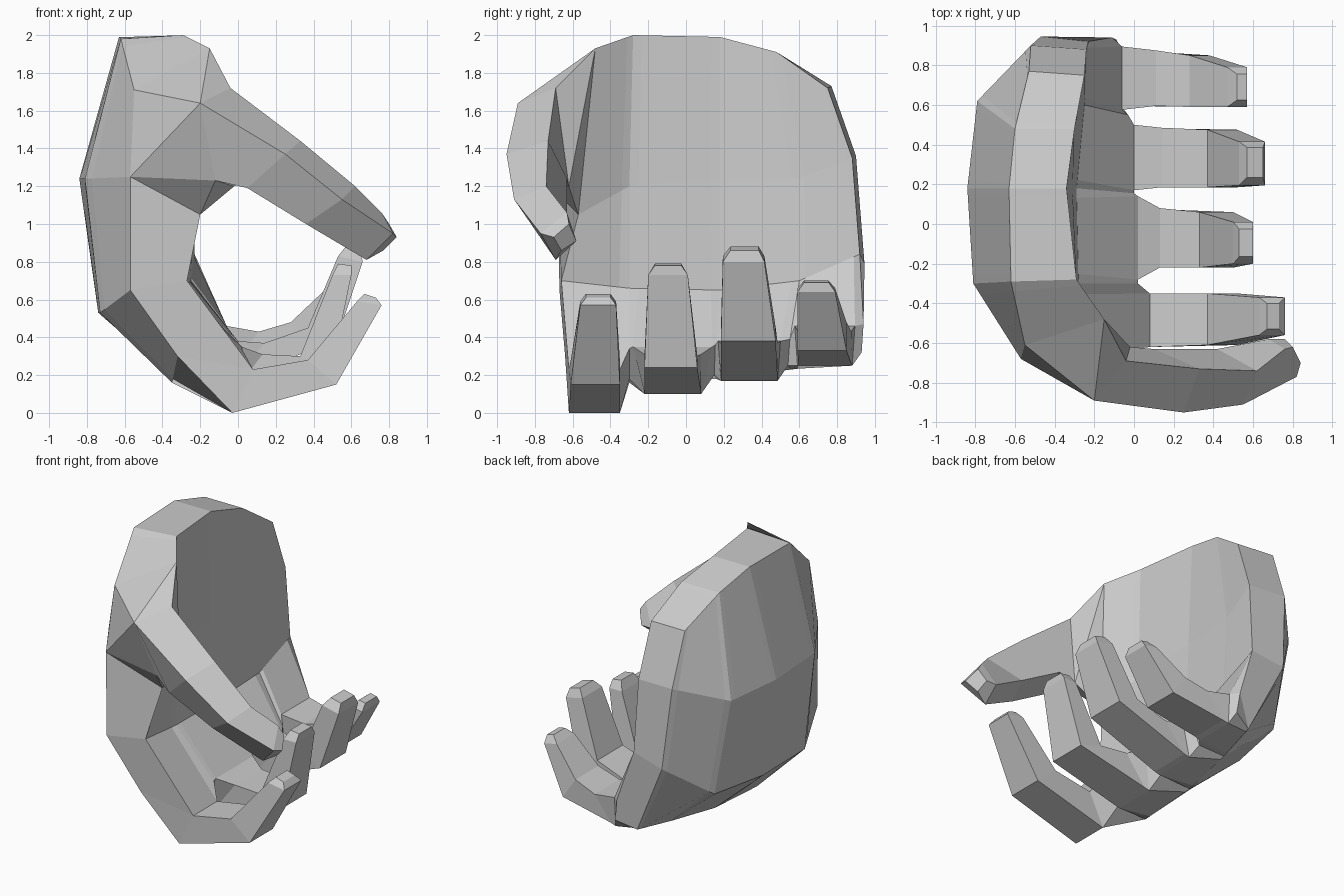
import bpy
import bmesh
from mathutils import Vector

old_cube = bpy.data.objects.get("Cube")
if old_cube:
    bpy.data.objects.remove(old_cube, do_unlink=True)

# Single matte grey for the whole hand
grey = bpy.data.materials.new("matte_grey")
grey.use_nodes = True
grey_color = (.6, .6, .6, 1)
grey.diffuse_color = grey_color
grey.node_tree.nodes["Principled BSDF"].inputs["Base Color"].default_value = grey_color


def finish(name, bm):
    """Turn a bmesh into a flat shaded object."""
    bmesh.ops.recalc_face_normals(bm, faces=bm.faces[:])
    mesh = bpy.data.meshes.new(name)
    bm.to_mesh(mesh)
    bm.free()
    mesh.materials.append(grey)
    part = bpy.data.objects.new(name, mesh)
    bpy.context.collection.objects.link(part)
    return part


def loft(name, rings):
    """Bridge closed rings of equal length and close both ends with strips."""
    bm = bmesh.new()
    loops = [[bm.verts.new(point) for point in ring] for ring in rings]
    count = len(loops[0])
    for first, second in zip(loops, loops[1:]):
        for i in range(count):
            j = (i + 1) % count
            bm.faces.new((first[i], first[j], second[j], second[i]))
    for end in (loops[0], loops[-1]):
        for i in range((count - 1) // 2):
            corners = (end[i], end[i + 1], end[count - 2 - i], end[count - 1 - i])
            bm.faces.new(list(dict.fromkeys(corners)))
    return finish(name, bm)


def hull(name, points):
    """Wrap a convex skin around a few corner points."""
    bm = bmesh.new()
    for point in points:
        bm.verts.new(point)
    result = bmesh.ops.convex_hull(bm, input=bm.verts[:])
    loose = [v for v in result["geom_interior"] if isinstance(v, bmesh.types.BMVert)]
    bmesh.ops.delete(bm, geom=loose, context="VERTS")
    return finish(name, bm)


def finger(name, sections, flare=1):
    """Each section: outer x, z, inner x, z, middle y, half width.
    The inner edge of the first section is widened by the flare."""
    rings = []
    for outer_x, outer_z, inner_x, inner_z, y, half in sections:
        wide = half if rings else half * flare
        rings.append([
            (outer_x, y - half, outer_z),
            (outer_x, y + half, outer_z),
            (inner_x, y + wide, inner_z),
            (inner_x, y - wide, inner_z),
        ])
    loft(name, rings)
    return rings[0]


def knuckle(first, second, blend, outer, inner):
    """Blend two palm profiles, but pull the lip out to a finger root."""
    profile = [Vector(a).lerp(Vector(b), blend) for a, b in zip(first, second)]
    profile[4:6] = outer, inner
    return profile


# Fingers: flared web, root, bent joint, end and chamfered tip
index_root = finger("index_finger", [
    (-.03, 0, .08, .23, -.485, .135),
    (.52, .15, .37, .28, -.48, .13),
    (.76, .57, .63, .59, -.465, .095),
    (.73, .61, .67, .63, -.465, .065),
])
middle_root = finger("middle_finger", [
    (-.06, .1, .02, .35, -.07, .15),
    (-.02, .11, .13, .31, -.07, .15),
    (.5, .24, .33, .3, -.08, .14),
    (.6, .73, .5, .73, -.095, .105),
    (.6, .78, .53, .79, -.095, .07),
], 1.4)
ring_root = finger("ring_finger", [
    (-.06, .17, 0, .38, .335, .15),
    (-.02, .18, .14, .37, .335, .15),
    (.52, .38, .37, .45, .33, .145),
    (.66, .8, .53, .83, .305, .11),
    (.65, .86, .57, .88, .31, .075),
], 1.1)
little_root = finger("little_finger", [
    (-.06, .25, -.06, .46, .735, .145),
    (-.02, .26, .11, .43, .735, .14),
    (.38, .33, .28, .48, .72, .13),
    (.57, .64, .47, .66, .69, .1),
    (.57, .69, .52, .7, .69, .065),
], 1.1)

# Palm: profiles run down the back of the hand, round the knuckles, up the inside
thumb_side = [
    (-.55, -.61, 1.71), (-.57, -.68, 1.25), (-.57, -.67, .65),
    (-.32, -.64, .3), index_root[0], index_root[3],
    (-.27, -.66, .7), (-.2, -.57, 1.05), (-.15, -.48, 1.93),
]
index_line = [
    (-.62, -.29, 1.98), (-.81, -.3, 1.24), (-.73, -.3, .53),
    (-.35, -.3, .16), (-.12, -.3, .18), (.02, -.3, .34),
    (-.28, -.3, .66), (-.29, -.3, 1.2), (-.29, -.28, 2),
]
middle_line = [
    (-.63, .18, 1.99), (-.84, .18, 1.24), (-.74, .18, .53),
    (-.34, .16, .18), (-.1, .15, .2), (0, .155, .36),
    (-.29, .18, .65), (-.31, .18, 1.24), (-.34, .18, 1.99),
]
ring_line = [
    (-.6, .48, 1.91), (-.79, .62, 1.24), (-.66, .62, .54),
    (-.29, .56, .23), (-.1, .54, .25), (-.03, .55, .39),
    (-.25, .6, .7), (-.28, .6, 1.24), (-.3, .48, 1.91),
]
little_side = [
    (-.53, .77, 1.73), (-.52, .9, 1.36), (-.47, .945, .79),
    (-.23, .88, .27), (-.09, .93, .32), (-.11, .94, .47),
    (-.23, .92, .84), (-.24, .88, 1.35), (-.25, .75, 1.72),
]
loft("palm", [
    thumb_side,
    knuckle(thumb_side, index_line, .85, *index_root[1:3]),
    index_line,
    knuckle(index_line, middle_line, .1, middle_root[0], middle_root[3]),
    knuckle(index_line, middle_line, .9, *middle_root[1:3]),
    middle_line,
    knuckle(middle_line, ring_line, .1, ring_root[0], ring_root[3]),
    knuckle(middle_line, ring_line, .9, *ring_root[1:3]),
    ring_line,
    knuckle(ring_line, little_side, .1, little_root[0], little_root[3]),
    knuckle(ring_line, little_side, .9, *little_root[1:3]),
    little_side,
])

# Thumb: a wedge at the root, then a four sided tapering tube
thumb_root = [thumb_side[0], thumb_side[1], thumb_side[7], thumb_side[8]]
thumb_base = [(-.04, -.69, 1.72), (-.2, -.89, 1.64), (-.12, -.75, 1.23), (-.02, -.62, 1.2)]
thumb_knuckle = [(.33, -.73, 1.44), (.25, -.95, 1.37), (.05, -.85, 1.19), (.1, -.63, 1.24)]
thumb_joint = [(.62, -.74, 1.2), (.55, -.91, 1.13), (.36, -.8, 1), (.42, -.63, 1.06)]
thumb_end = [(.76, -.63, 1.06), (.82, -.77, .95), (.68, -.69, .81), (.68, -.58, .91)]
thumb_tip = [(.8, -.62, 1), (.84, -.7, .93), (.77, -.66, .86), (.76, -.58, .91)]
hull("thumb_root", thumb_root + thumb_base)
loft("thumb", [thumb_base, thumb_knuckle, thumb_joint, thumb_end, thumb_tip])
